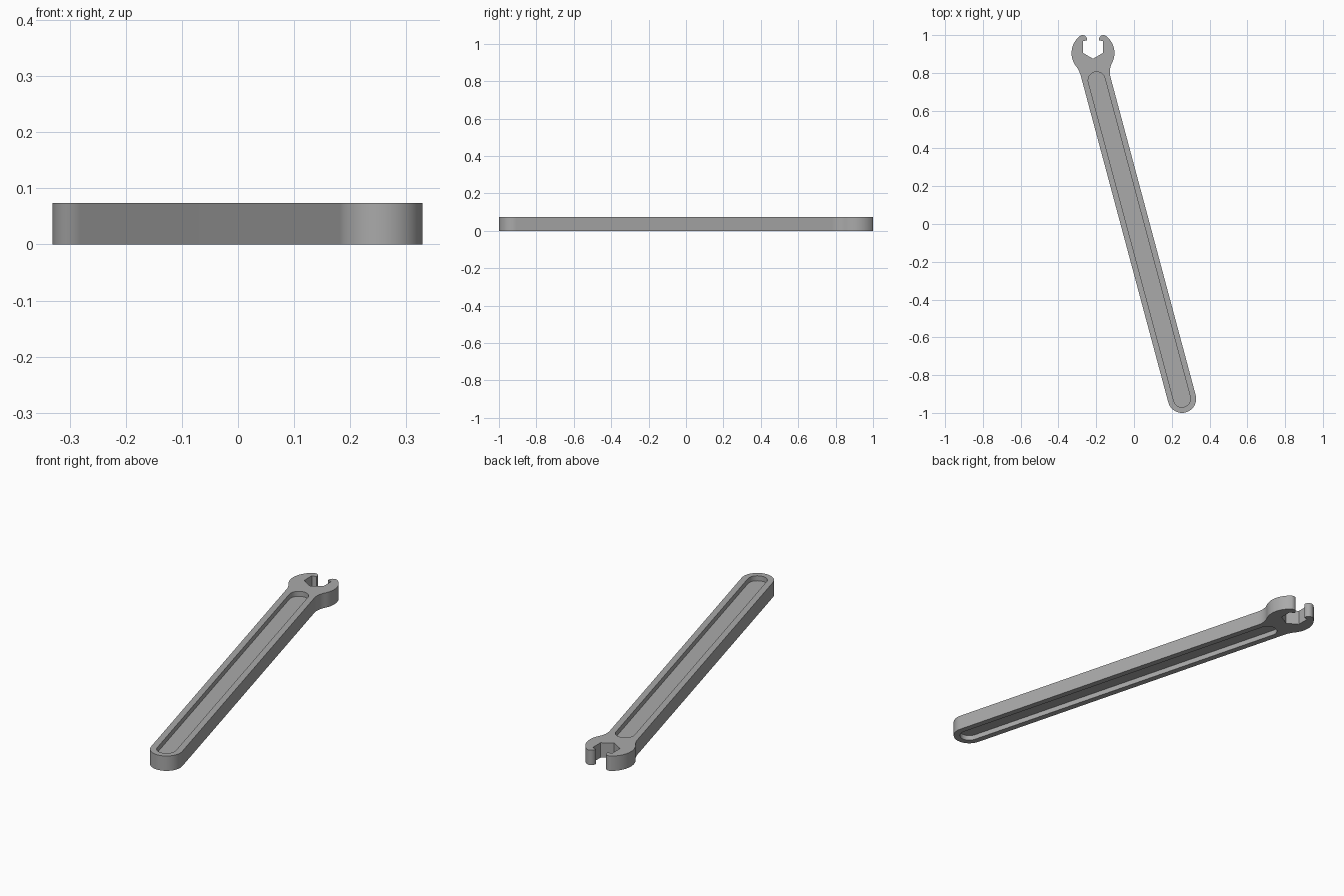
import bpy, bmesh, math
from mathutils import Vector

if "Cube" in bpy.data.objects:
    bpy.data.objects.remove(bpy.data.objects["Cube"])

THICK = 0.074
DEPTH = 0.025                       # recess depth on each face
TILT = math.radians(15)
AXIS = Vector((-math.sin(TILT), math.cos(TILT)))
LEFT = Vector((-math.cos(TILT), -math.sin(TILT)))
TAIL = Vector((0.254, -0.925))      # centre of the rounded handle end
HEAD = Vector((-0.217, 0.905))      # centre of the jaw head
HALF_W, HEAD_R, TIP_R = 0.075, 0.1136, 0.023

steel = bpy.data.materials.new("steel_grey")
steel.diffuse_color = (0.4, 0.4, 0.4, 1)
steel.use_nodes = True
steel.node_tree.nodes["Principled BSDF"].inputs["Base Color"].default_value = steel.diffuse_color


def arc(c, r, a0, a1, n):
    """Points on an arc from angle a0 to a1."""
    return [c + r * Vector((math.cos(a0 + (a1 - a0) * i / n), math.sin(a0 + (a1 - a0) * i / n)))
            for i in range(n + 1)]


def angle(v):
    return math.atan2(v.y, v.x)


def sweep(c, r, p, q, n):
    """Shorter arc from the direction of p to the direction of q."""
    a0 = angle(p)
    d = (angle(q) - a0 + math.pi) % (2 * math.pi) - math.pi
    return arc(c, r, a0, a0 + d, n)


def prism(name, pts, z0, z1):
    bm = bmesh.new()
    face = bm.faces.new([bm.verts.new((p.x, p.y, z0)) for p in pts])
    ext = bmesh.ops.extrude_face_region(bm, geom=[face])
    bmesh.ops.translate(bm, vec=(0, 0, z1 - z0),
                        verts=[v for v in ext["geom"] if isinstance(v, bmesh.types.BMVert)])
    bmesh.ops.recalc_face_normals(bm, faces=bm.faces)
    me = bpy.data.meshes.new(name)
    bm.to_mesh(me)
    bm.free()
    me.materials.append(steel)
    ob = bpy.data.objects.new(name, me)
    bpy.context.collection.objects.link(ob)
    return ob


def head_side(s, fillet):
    """One side from the handle, round the head, over the jaw tip to the slot (s = 1 left, -1 right)."""
    off = s * (HEAD - TAIL).dot(LEFT)
    n = HALF_W + fillet
    along = (HEAD - TAIL).dot(AXIS) - math.sqrt((HEAD_R + fillet) ** 2 - (n - off) ** 2)
    fc = TAIL + AXIS * along + LEFT * s * n
    tip = HEAD + Vector((-s * 0.055, 0.072))
    pts = sweep(fc, fillet, -LEFT * s, HEAD - fc, 8)
    # the head arc passes through the outermost sideways point
    out = Vector((-s, 0))
    pts += sweep(HEAD, HEAD_R, fc - HEAD, out, 8)[1:]
    pts += sweep(HEAD, HEAD_R, out, tip - HEAD, 10)[1:]
    up = Vector((0, 1))
    pts += sweep(tip, TIP_R, tip - HEAD, up, 4)[1:]
    pts += sweep(tip, TIP_R, up, Vector((s, -0.2)), 8)[1:]
    # hexagonal slot wall
    pts += [Vector((HEAD.x - s * 0.0535, 0.968)), Vector((HEAD.x - s * 0.0535, 0.906))]
    return pts


# wrench body outline: rounded tail, right side, slot, left side
tail = arc(TAIL, HALF_W, angle(LEFT), angle(LEFT) + math.pi, 24)
outline = tail + head_side(-1, 0.1) + [Vector((HEAD.x, 0.875))] + head_side(1, 0.15)[::-1]
body = prism("wrench_body", outline, 0, THICK)

# long rounded recesses on both faces
a = angle(LEFT)
top_end = TAIL + AXIS * 1.745
slot = arc(TAIL, 0.045, a, a + math.pi, 20) + arc(top_end, 0.045, a + math.pi, a + 2 * math.pi, 20)
for name, z0, z1 in (("upper_recess_cutter", THICK - DEPTH, THICK + 0.05),
                     ("lower_recess_cutter", -0.05, DEPTH)):
    cutter = prism(name, slot, z0, z1)
    cutter.hide_render = True
    cutter.hide_set(True)
    mod = body.modifiers.new(name, 'BOOLEAN')
    mod.operation = 'DIFFERENCE'
    mod.solver = 'EXACT'
    mod.object = cutter
    bpy.context.view_layer.objects.active = body
    body.select_set(True)
    bpy.ops.object.modifier_apply(modifier=mod.name)
    bpy.data.objects.remove(cutter)

bpy.ops.object.shade_smooth_by_angle(angle=math.radians(30))
